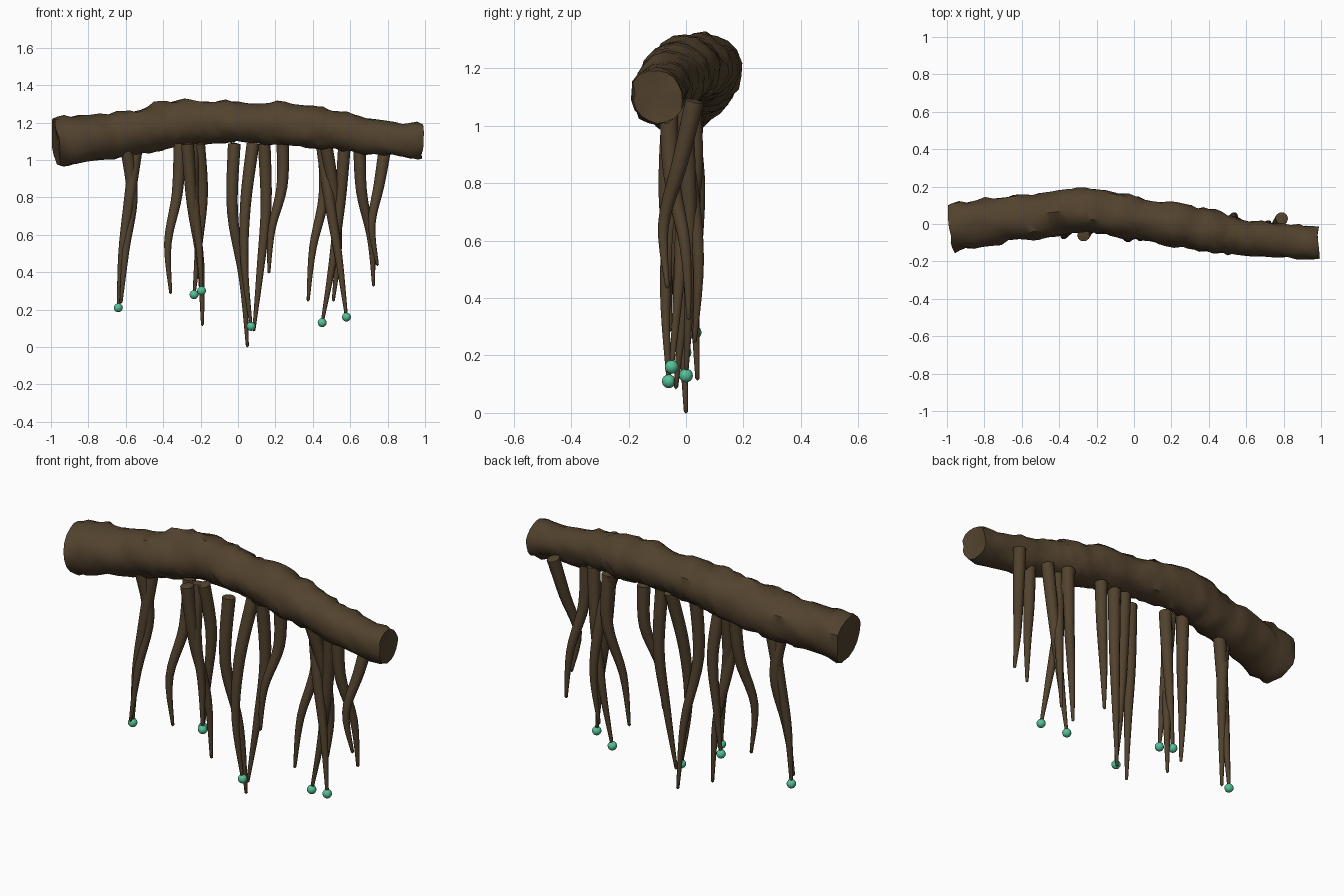
import bpy, bmesh, math
from mathutils import Vector, noise

if "Cube" in bpy.data.objects:
    bpy.data.objects.remove(bpy.data.objects["Cube"], do_unlink=True)


def material(name, color):
    m = bpy.data.materials.new(name)
    m.use_nodes = True
    m.diffuse_color = color
    m.node_tree.nodes["Principled BSDF"].inputs["Base Color"].default_value = color
    return m


bark = material("bark brown", (.085, .055, .027, 1))
glow = material("bead teal", (.09, .54, .31, 1))


def finish(name, bm, mat):
    """Turn the bmesh into a smooth shaded object."""
    mesh = bpy.data.meshes.new(name)
    bm.to_mesh(mesh)
    bm.free()
    mesh.materials.append(mat)
    ob = bpy.data.objects.new(name, mesh)
    bpy.context.collection.objects.link(ob)
    bpy.ops.object.select_all(action='DESELECT')
    ob.select_set(True)
    bpy.context.view_layer.objects.active = ob
    bpy.ops.object.shade_smooth_by_angle(angle=math.radians(45))


def spline(points, steps):
    """Smooth path through the points, tangents taken from the neighbours."""
    points = [Vector(p) for p in points]
    padded = [points[0]] + points + [points[-1]]
    path = []
    for before, start, end, after in zip(padded, padded[1:], padded[2:], padded[3:]):
        leave, arrive = (end - before) / 2, (after - start) / 2
        for step in range(steps):
            t = step / steps
            blend = t * t * (3 - 2 * t)
            path.append(start.lerp(end, blend) + leave * t * (1 - t) ** 2
                        - arrive * t * t * (1 - t))
    return path + [points[-1]]


def tube(name, path, sides, rough=0, dome=0):
    """Tapered tube along (x, y, z, radius) points, with optional bark lumps."""
    bm = bmesh.new()
    centres = [p.to_3d() for p in path]
    last = len(path) - 1
    rings = []
    for i, centre in enumerate(centres):
        along = (centres[min(i + 1, last)] - centres[max(i - 1, 0)]).normalized()
        u = along.cross(Vector((0, 1, 0))).normalized()
        v = along.cross(u)
        ring = []
        for k in range(sides):
            angle = math.tau * k / sides
            out = u * math.cos(angle) + v * math.sin(angle)
            co = centre + out * path[i].w
            lump = noise.noise(co * 7) * .8 + noise.noise(co * 23) * .8
            co += (out * lump + along * noise.noise(co * 9)) * rough
            ring.append(bm.verts.new(co))
        rings.append(ring)
    for lower, upper in zip(rings, rings[1:]):
        for k in range(sides):
            bm.faces.new((lower[k - 1], lower[k], upper[k], upper[k - 1]))
    # End caps, domed outwards or sunk inwards
    for ring, end, inner in ((rings[0], centres[0], centres[1]),
                             (rings[-1], centres[-1], centres[-2])):
        tip = bm.verts.new(end + (end - inner).normalized() * dome)
        for k in range(sides):
            bm.faces.new((ring[k], ring[k - 1], tip))
    bmesh.ops.recalc_face_normals(bm, faces=bm.faces)
    finish(name, bm, bark)


# Bent branch: x, y, z, radius
branch = [(-.975, -.02, 1.095, .132), (-.6, .035, 1.14, .12), (-.3, .07, 1.195, .12),
          (0, .035, 1.2, .108), (.35, -.03, 1.18, .114), (.6, -.075, 1.135, .096),
          (.985, -.1, 1.1, .09)]
tube("branch", spline(branch, 9), 18, rough=.021, dome=-.01)


def root(name, x, y, bend_a, bend_b, tip_x, tip_y, tip_z):
    """Hanging root with two diagonal bends at the thirds of its length."""
    top = Vector((x, y, 1.085))
    tip = Vector((tip_x, tip_y, tip_z))
    points = [(*top, .034)]
    for bend, part, radius in ((bend_a, 1 / 3, .029), (bend_b, 2 / 3, .02)):
        middle = top.lerp(tip, part)
        points.append((bend, middle.y + bend - middle.x, middle.z, radius))
    points.append((*tip, .008))
    tube(name, spline(points, 5), 10, dome=.008)
    return tip


# Roots: top x and y, x of the two bends, tip x, y and z
plain_roots = [
    (-.6, 0, -.565, -.6, -.625, -.045, .24),
    (-.31, .02, -.325, -.375, -.36, -.055, .29),
    (-.27, -.06, -.245, -.2, -.19, .04, .12),
    (-.02, -.05, -.03, .025, .05, 0, .005),
    (.14, .01, .15, .12, .085, -.035, .09),
    (.24, .025, .235, .18, .165, -.04, .4),
    (.46, .02, .46, .4, .375, -.04, .25),
    (.47, -.045, .515, .535, .51, .03, .25),
    (.65, -.06, .66, .71, .725, .01, .33),
    (.79, .03, .755, .715, .745, -.065, .44),
]
beaded_roots = [
    (-.54, .035, -.58, -.62, -.64, -.005, .21),
    (-.24, 0, -.24, -.21, -.195, -.03, .3),
    (-.21, 0, -.19, -.21, -.235, .03, .28),
    (.08, .02, .04, .035, .07, -.06, .11),
    (.45, .02, .49, .54, .58, -.05, .16),
    (.57, -.01, .545, .505, .45, 0, .13),
]
for n, shape in enumerate(plain_roots):
    root(f"plain_root_{n}", *shape)

# Round beads on the tips of some roots
for n, shape in enumerate(beaded_roots):
    tip = root(f"beaded_root_{n}", *shape)
    bm = bmesh.new()
    bmesh.ops.create_uvsphere(bm, u_segments=12, v_segments=8, radius=.024)
    bmesh.ops.translate(bm, verts=bm.verts, vec=tip)
    finish(f"bead_{n}", bm, glow)
